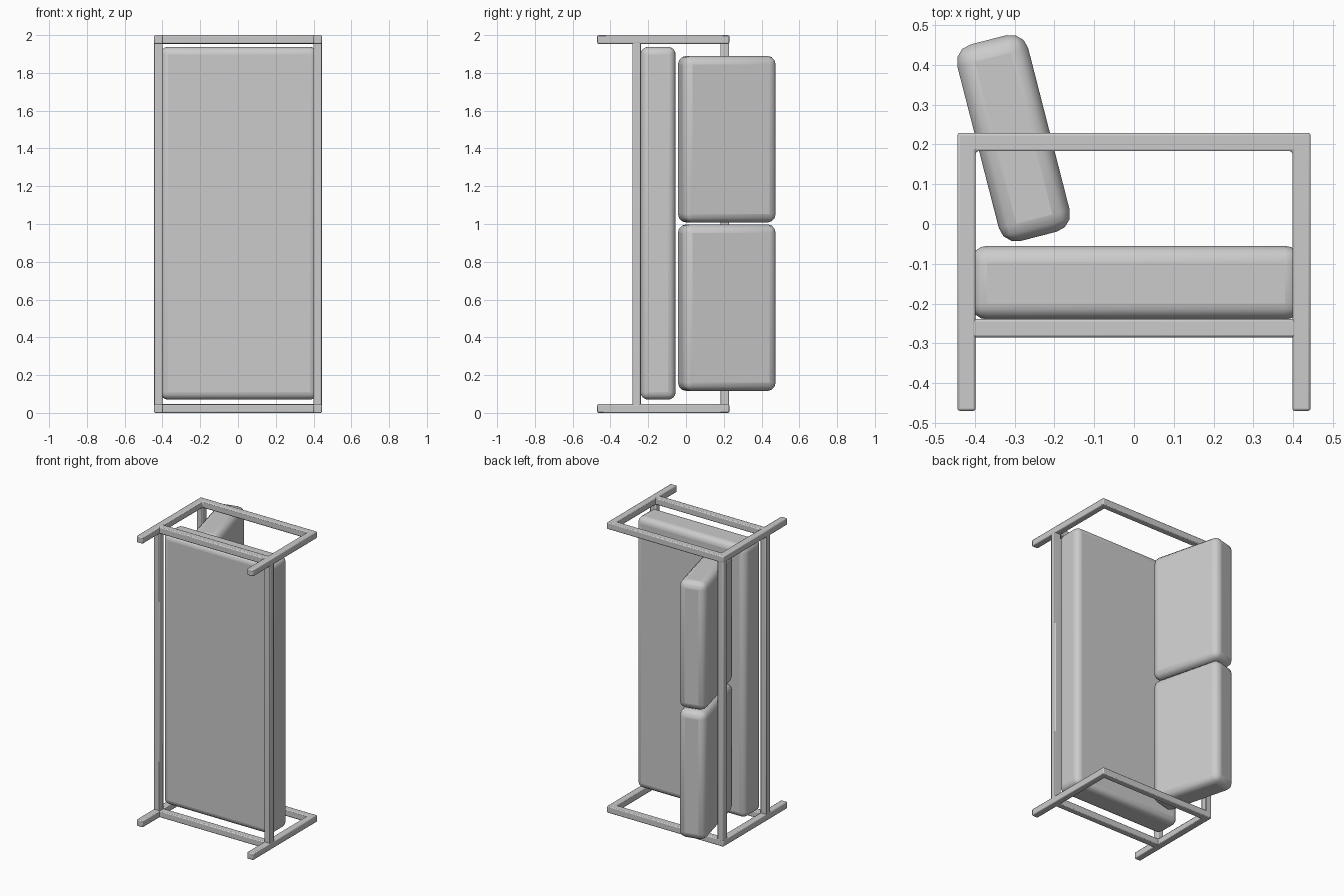
import bpy, bmesh, math
from mathutils import Vector

if "Cube" in bpy.data.objects:
    bpy.data.objects.remove(bpy.data.objects["Cube"])

T = 0.046            # tube thickness
X = 0.444            # frame half depth
FOOT, ARM = -0.47, 0.229
RAIL_Y = -0.262      # centre of lower rails


def finish(name, bm, radius, segments):
    bmesh.ops.recalc_face_normals(bm, faces=bm.faces[:])
    mesh = bpy.data.meshes.new(name)
    bm.to_mesh(mesh)
    bm.free()
    obj = bpy.data.objects.new(name, mesh)
    bpy.context.collection.objects.link(obj)
    bevel = obj.modifiers.new("rounding", 'BEVEL')
    bevel.width = radius
    bevel.segments = segments
    for o in bpy.context.selected_objects:
        o.select_set(False)
    bpy.context.view_layer.objects.active = obj
    obj.select_set(True)
    bpy.ops.object.shade_smooth_by_angle(angle=math.radians(40))
    return obj


def box(name, lo, hi, radius=0.006, segments=2, tilt=0.0):
    lo, hi = Vector(lo), Vector(hi)
    bm = bmesh.new()
    bmesh.ops.create_cube(bm, size=1)
    bmesh.ops.scale(bm, vec=hi - lo, verts=bm.verts)
    obj = finish(name, bm, radius, segments)
    obj.location = (lo + hi) / 2
    obj.rotation_euler.z = tilt
    return obj


def side_frame(name, z):
    # two legs and armrest as one U-shaped profile
    i, a = X - T, ARM - T
    outline = [(-X, FOOT), (-i, FOOT), (-i, a), (i, a),
               (i, FOOT), (X, FOOT), (X, ARM), (-X, ARM)]
    bm = bmesh.new()
    face = bm.faces.new([bm.verts.new((x, y, z)) for x, y in outline])
    new = bmesh.ops.extrude_face_region(bm, geom=[face])["geom"]
    bmesh.ops.translate(bm, vec=(0, 0, T),
                        verts=[v for v in new if isinstance(v, bmesh.types.BMVert)])
    finish(name, bm, 0.006, 2)
    # lower side rail between the legs
    box(name + "_rail", (-i - 0.01, RAIL_Y - T / 2, z + 0.0005),
        (i + 0.01, RAIL_Y + T / 2, z + T - 0.0005))


side_frame("side_frame_a", 0.0)
side_frame("side_frame_b", 2.0 - T)

# long rails joining the two side frames
for name, x, y in (("front_rail", X - T / 2, RAIL_Y),
                   ("back_rail", -X + T / 2, RAIL_Y),
                   ("back_top_rail", -X + T / 2, ARM - T / 2)):
    h = T / 2 - 0.0005
    box(name, (x - h, y - h, T - 0.01), (x + h, y + h, 2.01 - T))

# seat cushion
box("seat_cushion", (-0.41, -0.24, 0.07), (0.42, -0.055, 1.938), 0.04, 4)

# two leaning back cushions
for name, z0, z1 in (("back_cushion_a", 0.116, 0.998),
                     ("back_cushion_b", 1.008, 1.89)):
    box(name, (-0.395, -0.039, z0), (-0.211, 0.471, z1), 0.045, 3,
        tilt=math.radians(14.4))
